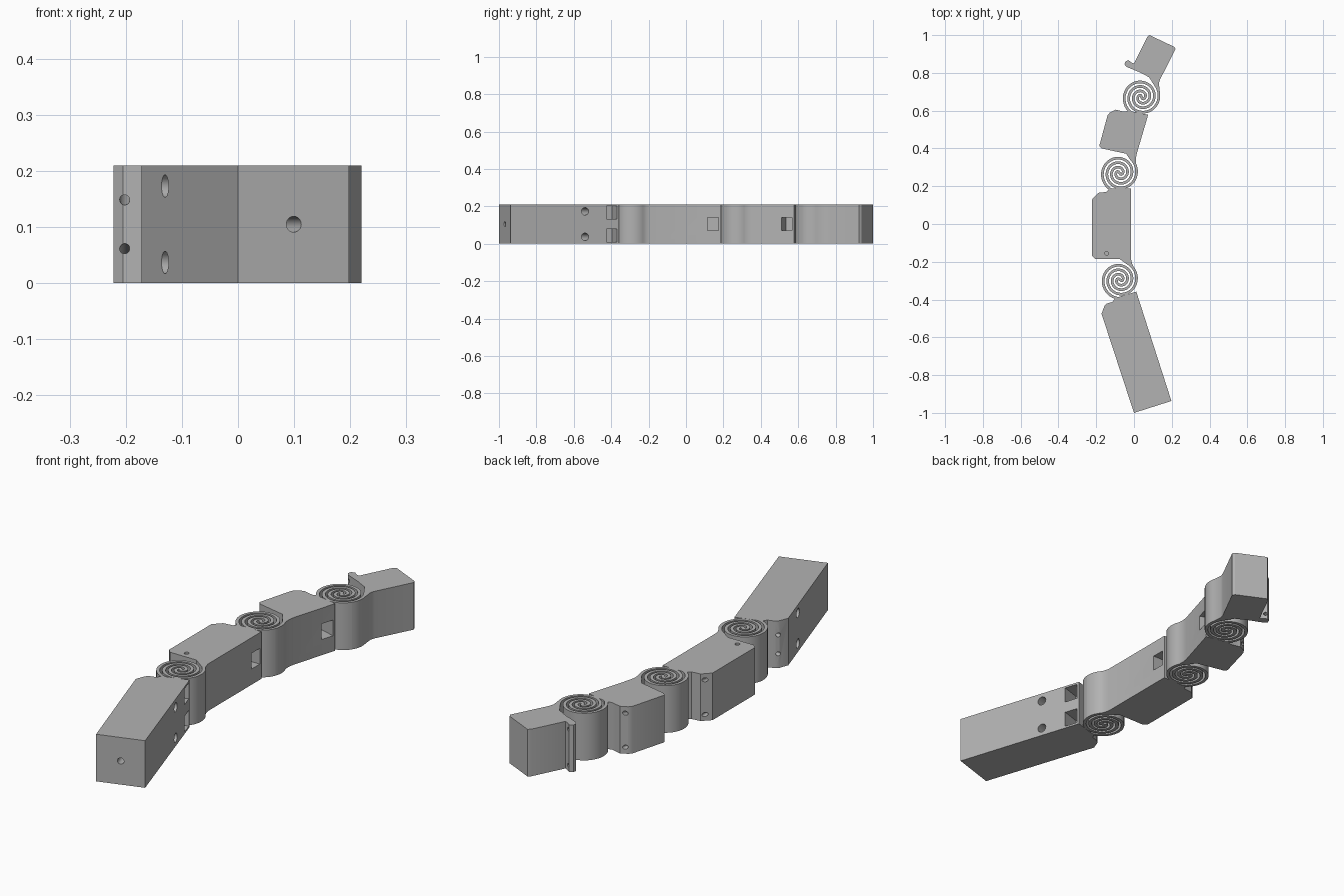
import bpy, bmesh
from math import radians, pi, cos, sin
from mathutils import Vector

if "Cube" in bpy.data.objects:
    bpy.data.objects.remove(bpy.data.objects["Cube"])

HEIGHT, THICK, PITCH, RADIUS = 0.21, 0.014, 0.048, 0.088

grey = bpy.data.materials.new("plain_grey")
grey.use_nodes = True
grey.diffuse_color = (0.45, 0.45, 0.45, 1)
grey.node_tree.nodes["Principled BSDF"].inputs["Base Color"].default_value = (0.45, 0.45, 0.45, 1)


def prism(name, outlines, z=0.0, height=HEIGHT):
    """Extrude flat outlines upward into one solid."""
    bm = bmesh.new()
    for outline in outlines:
        bm.faces.new([bm.verts.new((x, y, z)) for x, y in outline])
    bmesh.ops.remove_doubles(bm, verts=bm.verts, dist=1e-5)
    top = bmesh.ops.extrude_face_region(bm, geom=bm.faces[:])["geom"]
    bmesh.ops.translate(bm, vec=(0, 0, height),
                        verts=[g for g in top if isinstance(g, bmesh.types.BMVert)])
    bmesh.ops.recalc_face_normals(bm, faces=bm.faces)
    mesh = bpy.data.meshes.new(name)
    bm.to_mesh(mesh)
    bm.free()
    mesh.materials.append(grey)
    obj = bpy.data.objects.new(name, mesh)
    bpy.context.collection.objects.link(obj)
    return obj


def select(obj):
    bpy.ops.object.select_all(action='DESELECT')
    obj.select_set(True)
    bpy.context.view_layer.objects.active = obj


def smooth(obj):
    select(obj)
    bpy.ops.object.shade_smooth_by_angle(angle=radians(30))


def cut(obj, cutter):
    cutter.hide_render = True
    mod = obj.modifiers.new("cut", 'BOOLEAN')
    mod.operation, mod.solver, mod.object = 'DIFFERENCE', 'EXACT', cutter
    select(obj)
    bpy.ops.object.modifier_apply(modifier=mod.name)
    bpy.data.objects.remove(cutter)


def drill(obj, start, end, radius):
    """Round hole between two points."""
    a, b = Vector(start), Vector(end)
    bpy.ops.mesh.primitive_cylinder_add(vertices=24, radius=radius, depth=(b - a).length,
                                        location=(a + b) / 2)
    cutter = bpy.context.object
    cutter.rotation_euler = (b - a).to_track_quat('Z', 'Y').to_euler()
    cutter.data.materials.append(grey)
    cut(obj, cutter)


def pocket(obj, corner, along, across, z, height):
    """Square pocket cut inward from a side face."""
    c, u, v = Vector(corner), Vector(along), Vector(across)
    cut(obj, prism("pocket_cutter", [[c - v * 0.2, c + u - v * 0.2, c + u + v, c + v]], z, height))


def spiral_point(centre, turn, degrees, offset=0.0, flip=0.0):
    """Point on a spiral arm, by local angle in degrees."""
    a = radians(degrees)
    r = RADIUS + PITCH * a / (2 * pi) + offset
    a += radians(turn + flip)
    return Vector((centre[0] + r * cos(a), centre[1] + r * sin(a)))


def spring(name, centre, turn):
    """Two matching arms that meet in the middle."""
    inner = -575
    path = [spiral_point(centre, turn, d) for d in range(2, inner, -9)]
    path.append(Vector(centre))
    path += [spiral_point(centre, turn, d, flip=180)
             for d in reversed(range(85, inner, -9))]
    left, right = [], []
    for i, p in enumerate(path):
        t = (path[min(i + 1, len(path) - 1)] - path[max(i - 1, 0)]).normalized()
        n = Vector((-t.y, t.x)) * THICK / 2
        left.append(p + n)
        right.append(p - n)
    smooth(prism(name, [(left[i], left[i + 1], right[i + 1], right[i])
                        for i in range(len(path) - 1)]))


def link(name, outline, centre, turn):
    """Body outline that flows into the outer spring arm."""
    outer = [spiral_point(centre, turn, d, THICK / 2) for d in range(45, -1, -5)]
    inner = [spiral_point(centre, turn, d, -THICK / 2) for d in range(0, 66, 5)]
    return prism(name, [outline + outer + inner])


joints = {"lower": ((-0.075, -0.295), 0),
          "middle": ((-0.077, 0.27), -16),
          "upper": ((0.04, 0.672), -28)}
for name, (centre, turn) in joints.items():
    spring(name + "_spiral_spring", centre, turn)

# Long base link
base = prism("base_link", [[(0, -1), (0.198, -0.937), (0.012, -0.358), (-0.1, -0.392),
                            (-0.113, -0.412), (-0.145, -0.422), (-0.157, -0.435),
                            (-0.172, -0.475)]])
# Middle link
middle = link("middle_link", [(-0.075, -0.186), (-0.205, -0.186), (-0.222, -0.168),
                              (-0.222, 0.13), (-0.188, 0.165), (-0.145, 0.17),
                              (-0.13, 0.187), (-0.015, 0.187), (-0.015, -0.19),
                              (-0.01, -0.21)], *joints["lower"])
# Upper link
upper = link("upper_link", [(-0.042, 0.372), (-0.17, 0.4), (-0.184, 0.413), (-0.14, 0.575),
                            (-0.128, 0.59), (-0.097, 0.605), (-0.05, 0.594), (-0.03, 0.6),
                            (0.075, 0.578), (0.014, 0.37), (0.01, 0.345)], *joints["middle"])
# Finger tip with hook
tip = link("tip_link", [(0.08, 0.777), (0.03, 0.803), (-0.04, 0.832), (-0.05, 0.845),
                        (-0.046, 0.86), (-0.03, 0.868), (-0.012, 0.854), (0, 0.85),
                        (0.07, 0.99), (0.082, 1), (0.213, 0.938), (0.22, 0.926),
                        (0.138, 0.765), (0.132, 0.745)], *joints["upper"])

# Base holes, mirrored about mid height
mid = HEIGHT / 2
axis = Vector((-0.306, 0.952))
side = Vector((-0.952, -0.306))
for s in (-1, 1):
    z = mid + s * 0.068
    drill(base, (0.1, -0.53, z), (-0.2, -0.625, z), 0.02)
    z = mid + s * 0.042
    drill(base, (-0.19, -0.42, z), (-0.06, -0.46, z), 0.009)
    pocket(base, (0.034, -0.425), axis * 0.06, side * 0.09, mid + s * 0.061 - 0.035, 0.07)
drill(base, (0.11, -1.0, mid), (0.05, -0.82, mid), 0.014)

# Side pockets
pocket(middle, (-0.015, 0.115), (0, 0.06), (-0.09, 0), 0.07, 0.07)
pocket(upper, (0.055, 0.51), (0.0163, 0.057), (-0.0866, 0.0247), 0.07, 0.07)

# Cord holes
for s in (-1, 1):
    low, high = mid + s * 0.042, mid + s * 0.08
    drill(middle, (-0.202, -0.2, low), (-0.2, 0.18, high), 0.009)
    drill(upper, (-0.165, 0.385, low), (-0.112, 0.62, high), 0.009)
    drill(tip, (-0.04, 0.82, high), (-0.015, 0.88, high), 0.008)
drill(middle, (-0.145, -0.155, 0.15), (-0.145, -0.155, 0.25), 0.01)

for obj in (base, middle, upper, tip):
    smooth(obj)
